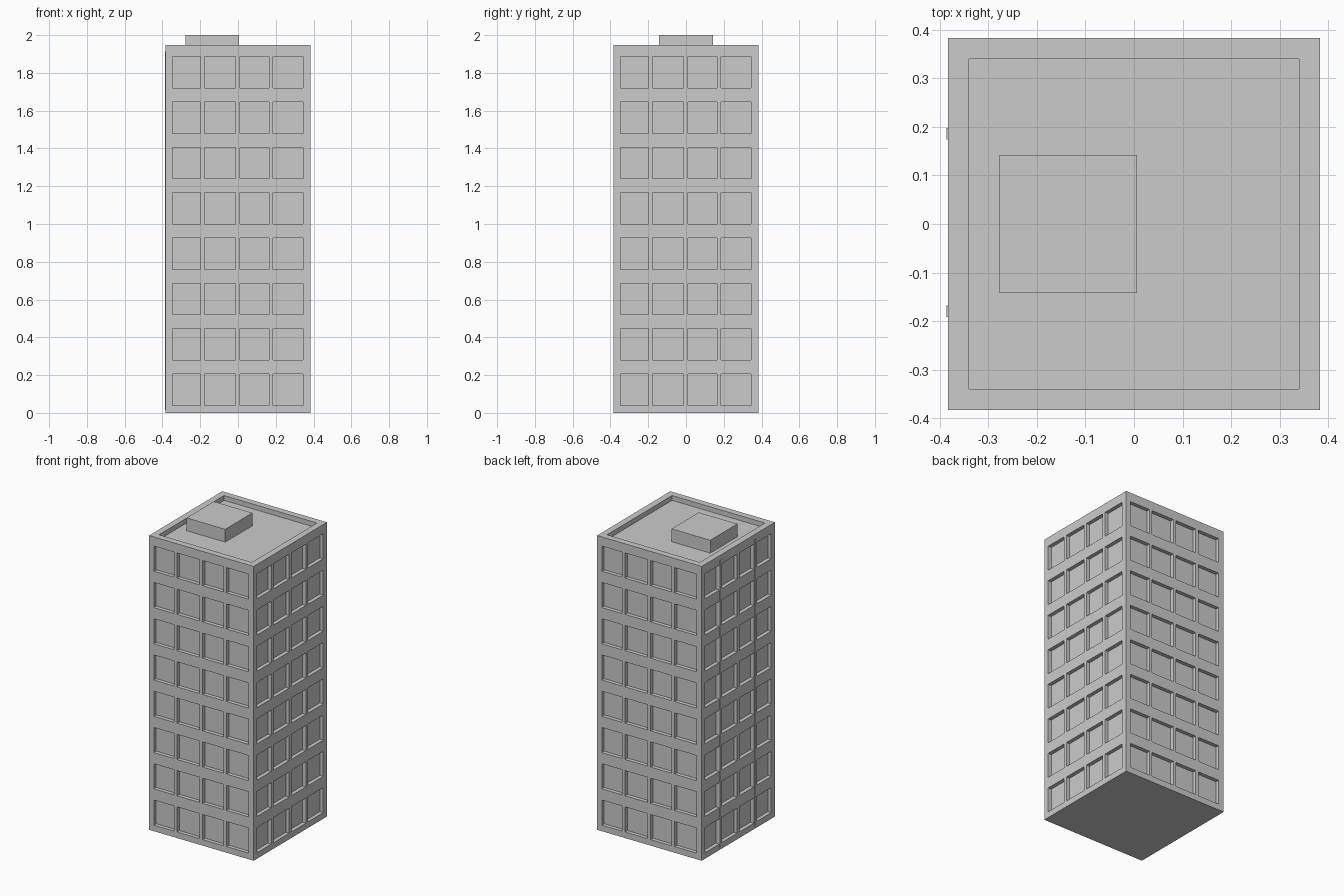
import bpy, bmesh, math
from mathutils import Matrix, Vector

if "Cube" in bpy.data.objects:
    bpy.data.objects.remove(bpy.data.objects["Cube"])

HALF, TOP = 0.383, 1.947        # tower half width and parapet height
INNER, ROOF = 0.34, 1.915       # parapet inner half width, roof deck height
DEPTH = 0.025                   # window recess
COLUMNS = [(-0.348, -0.199), (-0.178, -0.012), (0.01, 0.163), (0.185, 0.344)]
ROWS = [(0.04 + 0.24 * i, 0.206 + 0.24 * i) for i in range(8)]


def finish(bm, name):
    bmesh.ops.remove_doubles(bm, verts=bm.verts, dist=1e-5)
    mesh = bpy.data.meshes.new(name)
    bm.to_mesh(mesh)
    bm.free()
    obj = bpy.data.objects.new(name, mesh)
    bpy.context.collection.objects.link(obj)
    return obj


def box(name, lo, hi):
    bm = bmesh.new()
    lo, hi = Vector(lo), Vector(hi)
    size = hi - lo
    bmesh.ops.create_cube(bm, size=1, matrix=Matrix.Translation((lo + hi) / 2) @ Matrix.Diagonal((*size, 1)))
    return finish(bm, name)


def quad(bm, points, rot=Matrix.Identity(4)):
    bm.faces.new([bm.verts.new(rot @ Vector(p)) for p in points])


bm = bmesh.new()

# four facades: wall cells flush, window cells pushed in with reveals
us = [-HALF] + [u for c in COLUMNS for u in c] + [HALF]
zs = [0] + [z for r in ROWS for z in r] + [TOP]
for side in range(4):
    rot = Matrix.Rotation(side * math.pi / 2, 4, 'Z')
    for i in range(len(us) - 1):
        for j in range(len(zs) - 1):
            ring = [(us[i], zs[j]), (us[i + 1], zs[j]), (us[i + 1], zs[j + 1]), (us[i], zs[j + 1])]
            window = i % 2 == 1 and j % 2 == 1
            y = -HALF + (DEPTH if window else 0)
            quad(bm, [(u, y, z) for u, z in ring], rot)
            if window:
                for a, b in zip(ring, ring[1:] + ring[:1]):
                    quad(bm, [(a[0], -HALF, a[1]), (b[0], -HALF, b[1]),
                              (b[0], y, b[1]), (a[0], y, a[1])], rot)
    # parapet top and inner wall
    quad(bm, [(-HALF, -HALF, TOP), (HALF, -HALF, TOP), (INNER, -INNER, TOP), (-INNER, -INNER, TOP)], rot)
    quad(bm, [(-INNER, -INNER, TOP), (INNER, -INNER, TOP), (INNER, -INNER, ROOF), (-INNER, -INNER, ROOF)], rot)

# roof deck and underside
quad(bm, [(-INNER, -INNER, ROOF), (INNER, -INNER, ROOF), (INNER, INNER, ROOF), (-INNER, INNER, ROOF)])
quad(bm, [(-HALF, HALF, 0), (HALF, HALF, 0), (HALF, -HALF, 0), (-HALF, -HALF, 0)])
bmesh.ops.remove_doubles(bm, verts=bm.verts, dist=1e-5)
bmesh.ops.dissolve_limit(bm, angle_limit=0.01, verts=bm.verts, edges=bm.edges)
finish(bm, "tower")

# rooftop plant room
box("roof_plant_room", (-0.277, -0.142, ROOF), (0.006, 0.142, 2.0))

# slim full-height piers on the left face
for n, (y0, y1) in enumerate([(-0.192, -0.168), (0.174, 0.198)]):
    box(f"left_pier_{n + 1}", (-0.386, y0, 0.016), (-HALF + DEPTH, y1, 1.913))
